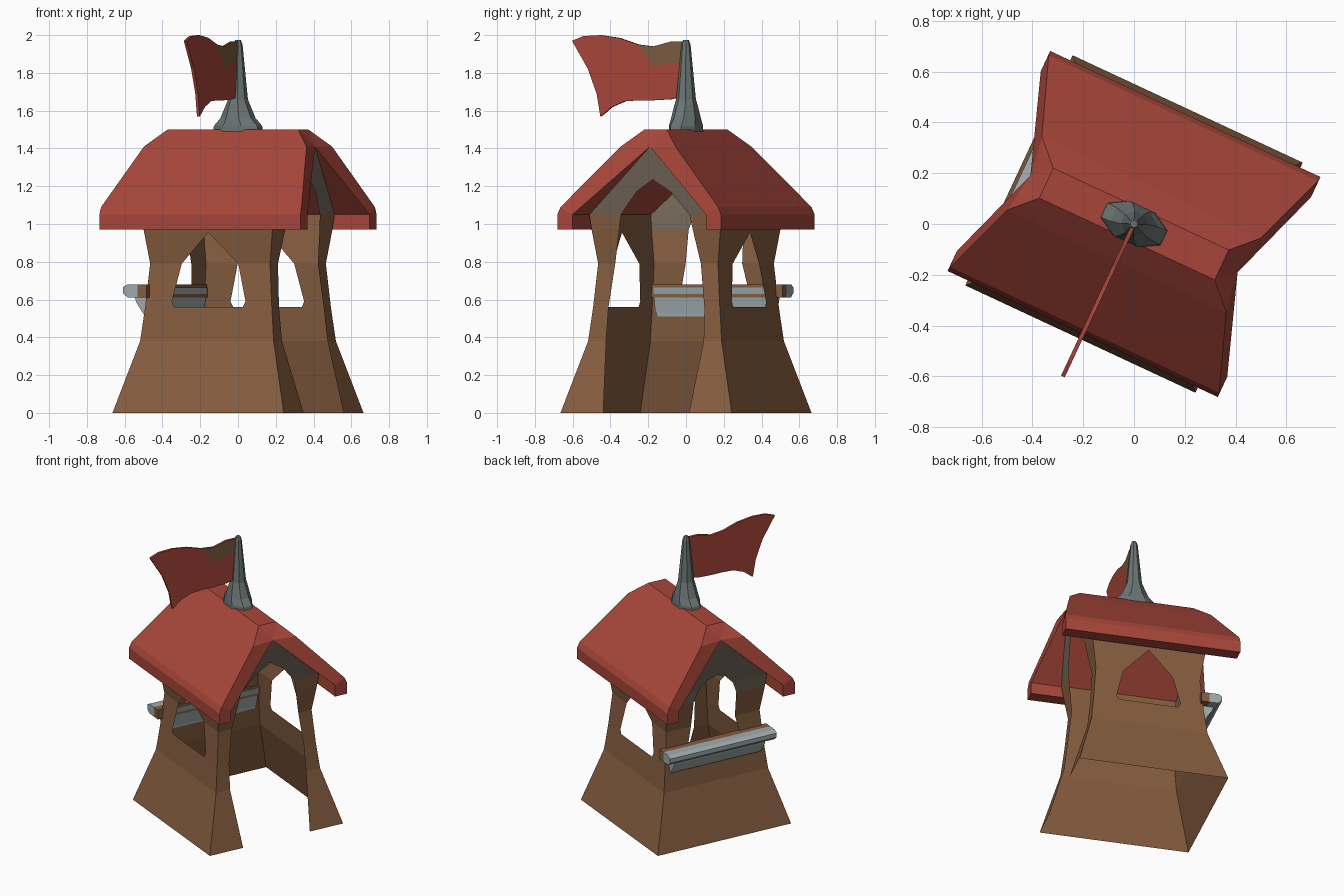
import bpy, bmesh, math
from mathutils import Matrix, Vector

if "Cube" in bpy.data.objects:
    bpy.data.objects.remove(bpy.data.objects["Cube"])

ROT = Matrix.Rotation(math.radians(-25), 4, 'Z')   # whole model is turned


def mat(name, col):
    m = bpy.data.materials.new(name)
    m.diffuse_color = (*col, 1)
    m.use_nodes = True
    m.node_tree.nodes["Principled BSDF"].inputs["Base Color"].default_value = m.diffuse_color
    return m


RED = mat("roof red", (0.39, 0.061, 0.042))
BROWN = mat("wood brown", (0.235, 0.110, 0.050))
GABLE = mat("weathered wood", (0.175, 0.138, 0.100))
LIGHT = mat("light grey", (0.35, 0.41, 0.42))
DARK = mat("slate grey", (0.145, 0.180, 0.172))
PATCH = mat("flag tan", (0.195, 0.107, 0.051))


def make(name, verts, faces, mats, rule=None, outward=None):
    """Mesh object; rule(centre) picks the material, outward orients open sheets."""
    bm = bmesh.new()
    vs = [bm.verts.new(v) for v in verts]
    for f in faces:
        bm.faces.new([vs[i] for i in f])
    bmesh.ops.remove_doubles(bm, verts=bm.verts, dist=1e-5)
    bm.normal_update()
    if outward:
        for f in bm.faces:
            if f.normal.dot(Vector(outward)) < 0:
                f.normal_flip()
    else:
        bmesh.ops.recalc_face_normals(bm, faces=bm.faces)
    if rule:
        for f in bm.faces:
            f.material_index = rule(f.calc_center_median())
    bm.transform(ROT)
    me = bpy.data.meshes.new(name)
    bm.to_mesh(me)
    bm.free()
    for m in mats:
        me.materials.append(m)
    ob = bpy.data.objects.new(name, me)
    bpy.context.collection.objects.link(ob)
    return ob


def prism(name, prof, half, m):
    """Profile in (x, z) extruded along y from -half to half."""
    n = len(prof)
    verts = [(x, s * half, z) for s in (-1, 1) for x, z in prof]
    faces = [list(range(n)), list(range(n, 2 * n))]
    faces += [[i, (i + 1) % n, n + (i + 1) % n, n + i] for i in range(n)]
    return make(name, verts, faces, [m])


# ---- walls: flared single sheets with openings
PROFILE = [(0, .5), (.38, .39), (.56, .37), (.79, .35), (.97, .376), (1.05, .385), (1.41, .45)]


def depth(z):
    for (z0, d0), (z1, d1) in zip(PROFILE, PROFILE[1:]):
        if z <= z1:
            return d0 + (d1 - d0) * (z - z0) / (z1 - z0)
    return PROFILE[-1][1]


def outer(z):
    return depth(z) if z <= 1.05 else .385 * (1.41 - z) / .36


def wall(name, angle, rows, split=9):
    """rows: (z, half width of opening); built on +x and turned by angle."""
    turn = Matrix.Rotation(math.radians(angle), 3, 'Z')
    verts, faces = [], []
    for (z0, i0), (z1, i1) in zip(rows, rows[1:]):
        if z0 == z1:
            continue
        for s in (-1, 1):
            quad = [(i0, z0), (outer(z0), z0), (outer(z1), z1), (i1, z1)]
            if outer(z1) < 1e-4:
                quad = quad[:3]
            b = len(verts)
            verts += [turn @ Vector((depth(z), s * w, z)) for w, z in quad]
            faces.append(list(range(b, b + len(quad))))
    make(name, verts, faces, [BROWN, GABLE], lambda c: int(c.z > split), turn @ Vector((1, 0, 0)))


window = [(0, 0), (.38, 0), (.56, 0), (.56, .2), (.59, .215), (.79, .165), (.955, 0), (1.05, 0)]
door = [(0, .25), (.38, .285), (.56, .28), (.79, .25), (.97, .215), (1.05, .2), (1.17, .1),
        (1.235, 0), (1.41, 0)]
hatch = [(0, 0), (.38, 0), (.56, 0), (.56, .2), (.68, .19), (.79, .165), (.97, .16), (1.05, .13),
         (1.12, .06), (1.14, 0), (1.41, 0)]
wall("front_wall", -90, window)
wall("back_wall", 90, window)
wall("door_wall", 0, door, 1.1)
wall("counter_wall", 180, hatch, 1.0)

# ---- roof: one half cross-section (x end, y, z), mirrored both ways
half = [(.381, .065, 1.5), (.475, .16, 1.41), (.585, .46, 1.09), (.587, .478, 1.05),
        (.587, .478, .97), (.587, .39, .97), (.587, .39, 1.05), (.45, 0, 1.41)]
loop = half + [(x, -y, z) for x, y, z in half[-2::-1]]
n = len(loop)
verts = [(s * x, y, z) for s in (1, -1) for x, y, z in loop]
faces = [[i, (i + 1) % n, n + (i + 1) % n, n + i] for i in range(n)]
for o in (0, n):                                    # raking end faces
    faces.append([o, o + 7, o + n - 1])
    for f in ((0, 1, 7), (1, 2, 6, 7), (2, 3, 4, 5, 6)):
        faces.append([o + i for i in f])
        faces.append([o + (n - 1 - i) for i in f])
make("roof", verts, faces, [RED])

# ---- counter outside the hatch, with its brown rail and inner panel
prism("counter", [(-.40, .68), (-.46, .68), (-.486, .665), (-.486, .635), (-.46, .612), (-.40, .612)],
      .40, LIGHT)
prism("counter_support", [(-.36, .615), (-.445, .615), (-.435, .585), (-.385, .51), (-.37, .51)],
      .34, LIGHT)
prism("counter_rail", [(-.348, .612), (-.40, .612), (-.40, .68), (-.348, .68)], .40, BROWN)
prism("counter_inner_panel", [(-.342, .665), (-.348, .665), (-.372, .53), (-.364, .53)], .35, LIGHT)

# ---- spire: eight-sided, stretched along the ridge at its foot
rings = [(1.47, .14, .078), (1.52, .13, .078), (1.56, .092, .072), (1.63, .062, .058),
         (1.66, .05, .05), (1.95, .023, .023), (1.975, .014, .014)]
verts = [(rx * math.cos(math.radians(45 * k + 22.5)) * 1.05,
          ry * math.sin(math.radians(45 * k + 22.5)) * 1.05, z)
         for z, rx, ry in rings for k in range(8)]
faces = [[8 * r + k, 8 * r + (k + 1) % 8, 8 * r + 8 + (k + 1) % 8, 8 * r + 8 + k]
         for r in range(len(rings) - 1) for k in range(8)]
faces += [list(range(8)), list(range(len(verts) - 8, len(verts)))]
make("spire", verts, faces, [DARK])

# ---- flag: columns of (top y, top z, bottom y, bottom z)
cols = [(0, 1.965, 0, 1.68), (.08, 1.965, .08, 1.66), (.17, 1.94, .17, 1.655),
        (.25, 1.95, .25, 1.655), (.35, 1.985, .32, 1.65), (.45, 2.0, .39, 1.62),
        (.54, 1.995, .43, 1.585), (.6, 1.97, .45, 1.57)]
rows = (0, .37, .7, 1)
R, C = len(rows), len(cols)
verts = []
for x in (.008, -.008):
    for c, (y0, z0, y1, z1) in enumerate(cols):
        for f in rows:
            y = y0 + (y1 - y0) * f - .12 * f * (1 - f) * (c / (C - 1)) ** 3
            verts.append((x, -y / .906, z0 + (z1 - z0) * f))
faces = []
for o in (0, R * C):
    for c in range(C - 1):
        for r in range(R - 1):
            a, b = o + c * R + r, o + (c + 1) * R + r
            if c == 2 and r == 0:
                faces += [[a, b, a + 1], [b, b + 1, a + 1]]
            else:
                faces.append([a, b, b + 1, a + 1])
border = ([c * R for c in range(C)] + [(C - 1) * R + r for r in range(1, R)]
          + [c * R + R - 1 for c in range(C - 2, -1, -1)] + [r for r in range(R - 2, 0, -1)])
for a, b in zip(border, border[1:] + border[:1]):
    faces.append([a, b, R * C + b, R * C + a])
# tan corner patch on one side only
make("flag", verts, faces, [RED, PATCH],
     lambda c: int(c.x > .007 and c.z > 1.86 and c.y > -.235))
